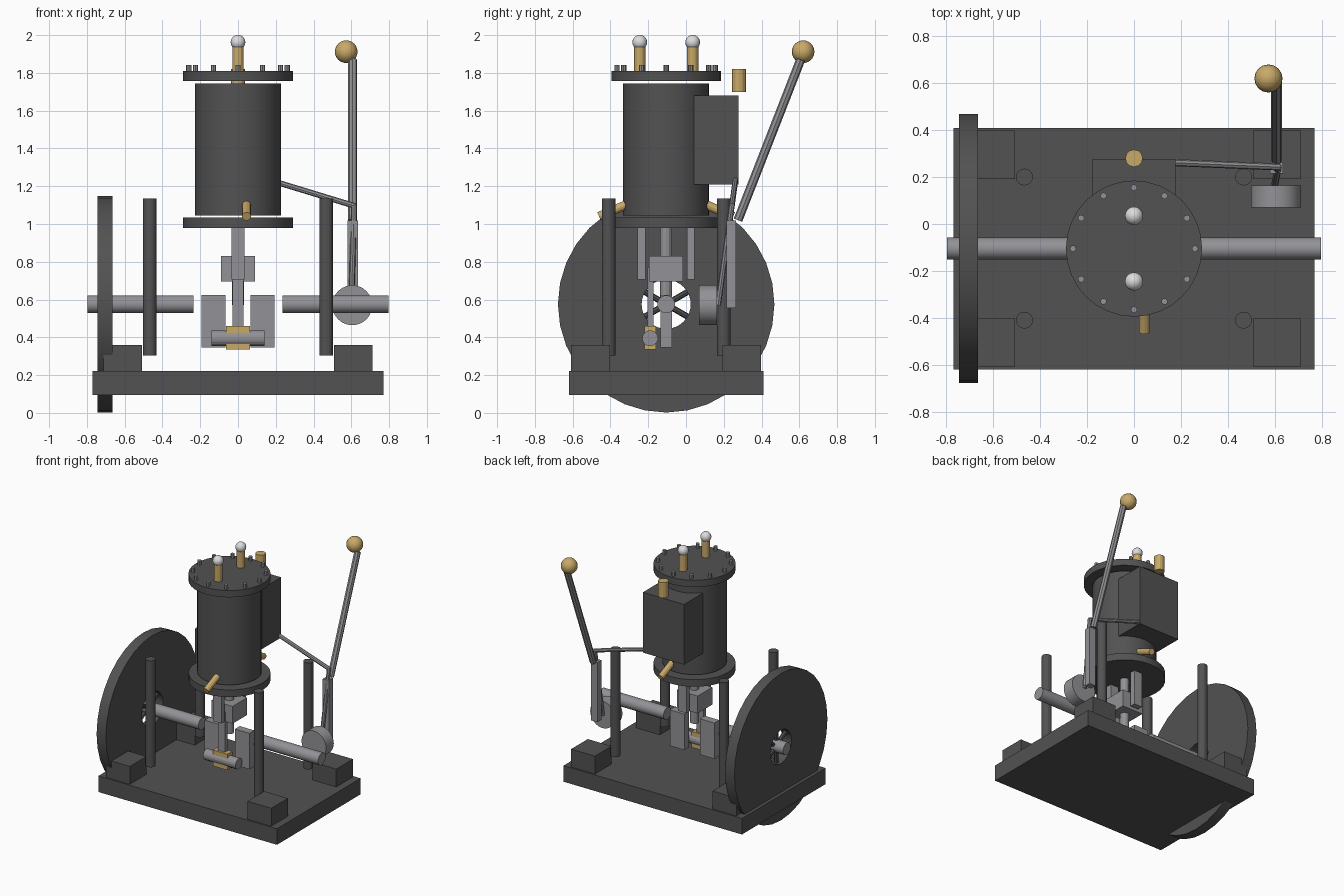
import bpy, bmesh, math
from mathutils import Vector, Matrix

old = bpy.data.objects.get("Cube")
if old:
    bpy.data.objects.remove(old, do_unlink=True)


def material(name, r, g, b):
    m = bpy.data.materials.new(name)
    m.use_nodes = True
    m.diffuse_color = (r, g, b, 1)
    node = next(n for n in m.node_tree.nodes if n.type == 'BSDF_PRINCIPLED')
    node.inputs["Base Color"].default_value = (r, g, b, 1)
    return m


IRON = material("dark iron", 0.085, 0.085, 0.085)
STEEL = material("steel grey", 0.29, 0.29, 0.31)
BRASS = material("brass", 0.58, 0.40, 0.14)
SILVER = material("bright silver", 0.72, 0.72, 0.72)
CY = -0.105      # engine centre line in y
SHAFT_Z = 0.575  # crankshaft height


def finish(bm, name, mat, smooth=False):
    bmesh.ops.recalc_face_normals(bm, faces=bm.faces)
    me = bpy.data.meshes.new(name)
    bm.to_mesh(me)
    bm.free()
    me.materials.append(mat)
    ob = bpy.data.objects.new(name, me)
    bpy.context.collection.objects.link(ob)
    if smooth:
        bpy.ops.object.select_all(action='DESELECT')
        ob.select_set(True)
        bpy.context.view_layer.objects.active = ob
        bpy.ops.object.shade_smooth_by_angle(angle=math.radians(35))
    return ob


def box(name, mat, centre, size):
    bm = bmesh.new()
    bmesh.ops.create_cube(bm, size=1)
    bmesh.ops.scale(bm, vec=size, verts=bm.verts)
    bmesh.ops.translate(bm, vec=centre, verts=bm.verts)
    return finish(bm, name, mat)


def rod(name, mat, a, b, radius, sides=12, smooth=False):
    a, b = Vector(a), Vector(b)
    d = b - a
    bm = bmesh.new()
    turn = Vector((0, 0, 1)).rotation_difference(d).to_matrix().to_4x4()
    bmesh.ops.create_cone(bm, cap_ends=True, segments=sides, radius1=radius,
                          radius2=radius, depth=d.length,
                          matrix=Matrix.Translation((a + b) / 2) @ turn)
    return finish(bm, name, mat, smooth)


def upright(name, mat, x, y, z0, z1, radius, sides=12, smooth=False):
    return rod(name, mat, (x, y, z0), (x, y, z1), radius, sides, smooth)


def ball(name, mat, centre, radius):
    bm = bmesh.new()
    bmesh.ops.create_uvsphere(bm, u_segments=16, v_segments=12, radius=radius,
                              matrix=Matrix.Translation(centre))
    return finish(bm, name, mat, True)


# Base plate, corner feet and columns
box("base_plate", IRON, (0, CY, 0.158), (1.54, 1.03, 0.125))
for sx, side in ((-1, "right"), (1, "left")):
    for sy, end in ((-1, "front"), (1, "back")):
        box(f"{end}_{side}_foot", IRON, (sx * 0.61, CY + sy * 0.4, 0.26),
            (0.205, 0.205, 0.2))
        upright(f"{end}_{side}_column", IRON, sx * 0.467, CY + sy * 0.305,
                0.305, 1.135, 0.036, 16)

# Flywheel rim, spun about the shaft axis
bm = bmesh.new()
corners = [bm.verts.new((x, CY, SHAFT_Z + r)) for x, r in
           ((-0.745, 0.13), (-0.745, 0.573), (-0.665, 0.573), (-0.665, 0.13))]
section = bm.faces.new(corners)
edges = list(section.edges)
bmesh.ops.delete(bm, geom=[section], context='FACES_ONLY')
bmesh.ops.spin(bm, geom=corners + edges, cent=(0, CY, SHAFT_Z), axis=(1, 0, 0),
               angle=math.tau, steps=32)
bmesh.ops.remove_doubles(bm, verts=bm.verts, dist=0.0005)
finish(bm, "flywheel_rim", IRON, True)

# Flywheel spokes
for i in range(6):
    a = math.radians(30 + 60 * i)
    rod(f"flywheel_spoke_{i + 1}", IRON, (-0.705, CY, SHAFT_Z),
        (-0.705, CY + 0.16 * math.cos(a), SHAFT_Z + 0.16 * math.sin(a)), 0.016, 8)

# Crankshaft halves, webs and pin
for s, side in ((-1, "right"), (1, "left")):
    rod(f"{side}_shaft", STEEL, (s * 0.235, CY, SHAFT_Z), (s * 0.797, CY, SHAFT_Z),
        0.047, 24, True)
    box(f"{side}_crank_web", STEEL, (s * 0.13, CY, 0.485), (0.125, 0.06, 0.28))
rod("crank_pin", STEEL, (-0.14, -0.19, 0.395), (0.14, -0.19, 0.395), 0.042, 16)
box("crank_bearing", BRASS, (0, -0.19, 0.397), (0.125, 0.06, 0.125))

# Piston rod, crosshead, guides and connecting rod
upright("piston_rod", STEEL, 0, CY, 0.57, 1.0, 0.032)
box("crosshead", STEEL, (0, CY, 0.763), (0.18, 0.18, 0.135))
for s, end in ((-1, "front"), (1, "back")):
    box(f"{end}_guide_bar", STEEL, (0, CY + s * 0.13, 0.843), (0.07, 0.042, 0.275))
box("connecting_rod", STEEL, (0, -0.188, 0.6), (0.06, 0.03, 0.34))

# Cylinder, flanges and bolts
upright("steam_cylinder", IRON, 0, CY, 1.045, 1.745, 0.228, 32, True)
upright("bottom_flange", IRON, 0, CY, 0.98, 1.035, 0.29, 32, True)
upright("top_flange", IRON, 0, CY, 1.757, 1.81, 0.29, 32, True)
for i in range(12):
    a = math.tau * i / 12
    upright(f"cover_bolt_{i + 1}", STEEL, 0.26 * math.cos(a), CY + 0.26 * math.sin(a),
            1.805, 1.843, 0.014, 8)

# Oilers on the cover and drain cocks at the cylinder foot
for s, end in ((-1, "front"), (1, "back")):
    y = CY + s * 0.14
    upright(f"{end}_oiler_stem", BRASS, 0, y, 1.805, 1.94, 0.03)
    ball(f"{end}_oiler_ball", SILVER, (0, y, 1.962), 0.039)
    rod(f"{end}_drain_cock", BRASS, (0.045, CY + s * 0.355, 1.04),
        (0.045, CY + s * 0.215, 1.1), 0.024)

# Valve chest and steam inlet
box("valve_chest", IRON, (0, 0.16, 1.445), (0.355, 0.235, 0.47))
upright("steam_inlet", BRASS, 0, 0.28, 1.7, 1.82, 0.037)

# Eccentric, linkage and reversing lever
rod("eccentric", STEEL, (0.605, 0.07, 0.57), (0.605, 0.165, 0.57), 0.106, 24, True)
rod("eccentric_rod", STEEL, (0.6, 0.17, 0.57), (0.615, 0.243, 1.1), 0.015, 8)
rod("valve_rod", STEEL, (0.16, 0.262, 1.235), (0.62, 0.243, 1.095), 0.015, 8)
box("lever_arm", STEEL, (0.607, 0.24, 0.787), (0.055, 0.05, 0.465))
rod("lever_handle", STEEL, (0.607, 0.275, 1.02), (0.607, 0.607, 1.87), 0.024, 8)
ball("lever_knob", BRASS, (0.573, 0.62, 1.912), 0.06)
